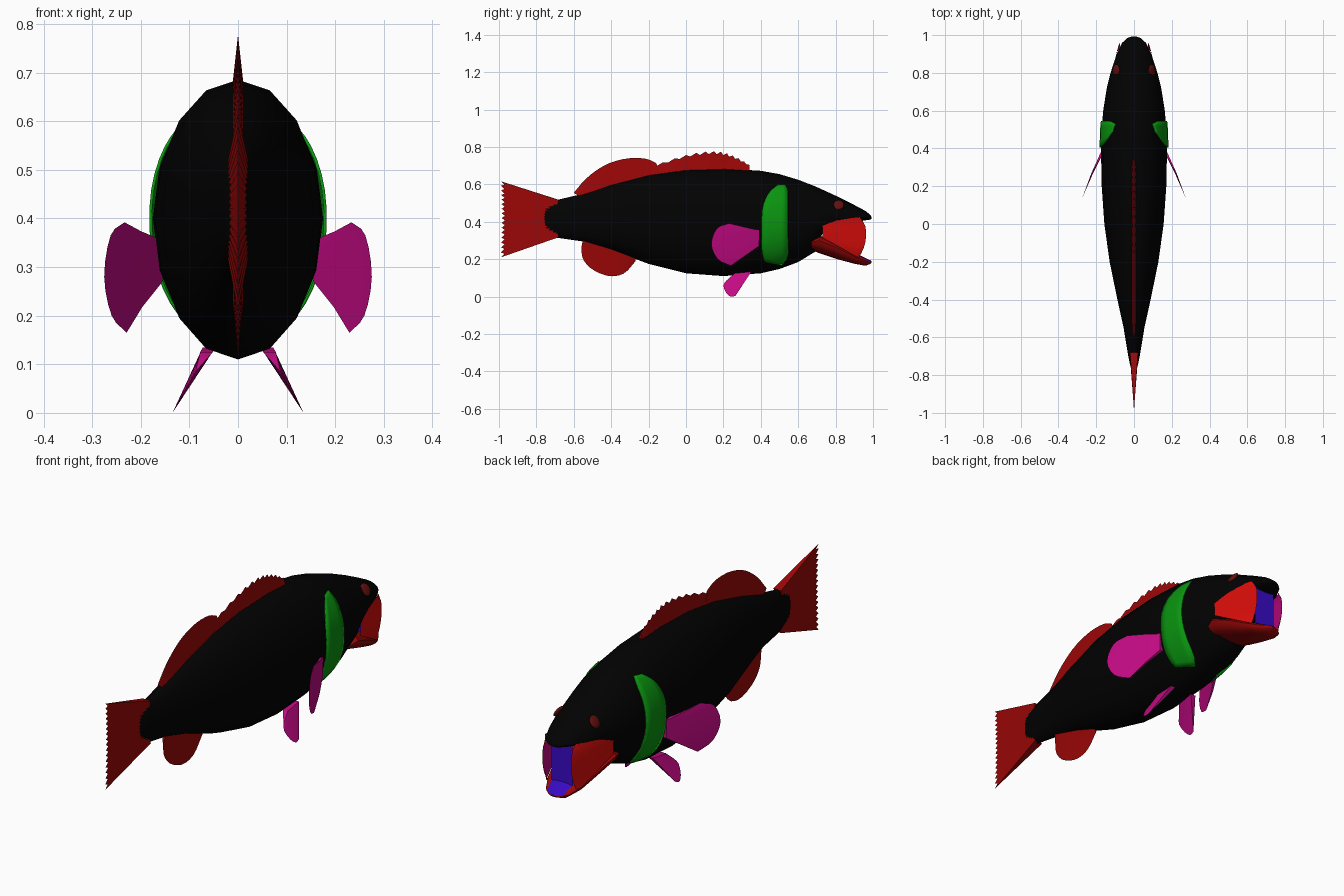
import bpy, bmesh, math
from mathutils import Vector

cube = bpy.data.objects.get("Cube")
if cube:
    bpy.data.objects.remove(cube, do_unlink=True)


def material(name, r, g, b):
    m = bpy.data.materials.new(name)
    m.use_nodes = True
    m.diffuse_color = (r, g, b, 1)
    bsdf = m.node_tree.nodes["Principled BSDF"]
    bsdf.inputs["Base Color"].default_value = (r, g, b, 1)
    bsdf.inputs["Roughness"].default_value = 0.7
    return m


BLACK = material("scale black", .0005, .0005, .0005)
RED = material("fin red", .33, .002, .002)
BRIGHT = material("mouth red", .68, .004, .003)
DARK = material("eye red", .12, .005, .004)
PINK = material("fin magenta", .55, .003, .23)
GREEN = material("band green", .003, .3, .005)
BLUE = material("throat blue", .04, .003, .55)


def build(name, verts, faces, mats, angle=40):
    mesh = bpy.data.meshes.new(name)
    mesh.from_pydata([tuple(v) for v in verts], [], faces)
    bm = bmesh.new()
    bm.from_mesh(mesh)
    bmesh.ops.remove_doubles(bm, verts=bm.verts, dist=.0001)
    bmesh.ops.recalc_face_normals(bm, faces=bm.faces)
    bm.to_mesh(mesh)
    bm.free()
    for m in mats:
        mesh.materials.append(m)
    mesh.shade_smooth()
    mesh.set_sharp_from_angle(angle=math.radians(angle))
    obj = bpy.data.objects.new(name, mesh)
    bpy.context.collection.objects.link(obj)
    return obj


def curve(points, n):
    """Evenly sampled smooth curve through the points."""
    p = [Vector(q) for q in points]
    p = [2 * p[0] - p[1]] + p + [2 * p[-1] - p[-2]]
    out = []
    for k in range(n + 1):
        u = k / n * (len(p) - 3)
        i = min(int(u), len(p) - 4)
        t = u - i
        a, b, c, d = p[i:i + 4]
        out.append(b + (c - a) * t / 2 + (a - b * 2.5 + c * 2 - d / 2) * t * t
                   + ((b - c) * 1.5 + (d - a) / 2) * t ** 3)
    return out


def loft(name, rings, mats, sides=16):
    """Rings are (y, top, bottom, widest height, half width)."""
    verts, faces = [], []
    for y, top, bot, mid, w in rings:
        for k in range(sides):
            a = math.tau * k / sides
            s = math.sin(a)
            verts.append((w * math.cos(a), y, mid + s * (top - mid if s > 0 else mid - bot)))
    for r in range(len(rings) - 1):
        for k in range(sides):
            i, j = r * sides + k, r * sides + (k + 1) % sides
            faces.append((i, j, j + sides, i + sides))
    faces += [tuple(range(sides)), tuple(range(len(verts) - sides, len(verts)))]
    return build(name, verts, faces, mats)


# Body with upper jaw
BODY = [(-.77, .46, .38, .42, .008), (-.75, .5, .34, .42, .02), (-.69, .517, .315, .42, .032),
        (-.55, .55, .295, .42, .055), (-.4, .6, .25, .42, .088), (-.2, .652, .175, .41, .129),
        (0, .679, .125, .4, .157), (.2, .685, .11, .4, .171), (.4, .673, .125, .4, .175),
        (.5, .655, .148, .4, .172), (.6, .625, .185, .4, .163), (.69, .59, .24, .4, .149),
        (.73, .572, .34, .4, .142), (.8, .54, .38, .42, .124), (.9, .49, .398, .42, .092),
        (.96, .458, .408, .425, .062), (.985, .438, .412, .422, .035), (.993, .426, .416, .42, .012)]
loft("body", BODY, [BLACK])


def on_body(y, z, lift, side):
    """Point on the flank, raised along the section normal."""
    i = max(k for k in range(len(BODY) - 1) if BODY[k][0] <= y)
    a, b = Vector(BODY[i][1:]), Vector(BODY[i + 1][1:])
    t = (y - BODY[i][0]) / (BODY[i + 1][0] - BODY[i][0])
    top, bot, mid, w = a.lerp(b, t)
    h = top - mid if z > mid else mid - bot
    x = w * math.sqrt(max(0, 1 - ((z - mid) / h) ** 2))
    n = Vector((x / w ** 2, 0, (z - mid) / h ** 2)).normalized()
    p = Vector((x, y, z)) + n * lift
    p.x *= side
    return p


def grid_faces(rows, cols):
    return [(r * cols + c, r * cols + c + 1, (r + 1) * cols + c + 1, (r + 1) * cols + c)
            for r in range(rows - 1) for c in range(cols - 1)]


# Lower jaw, blue along the middle of its inside near the lip
jaw = loft("lower_jaw", [(.67, .32, .25, .29, .12), (.71, .33, .233, .3, .132), (.8, .288, .203, .265, .115),
                         (.9, .238, .176, .215, .09), (.96, .206, .165, .19, .06),
                         (.985, .195, .175, .185, .03), (.993, .188, .182, .185, .01)], [RED, BLUE])
for f in jaw.data.polygons:
    if f.normal.z > .5 and f.center.y > .88 and abs(f.center.x) < .05:
        f.material_index = 1

# Throat wall behind the lips
build("throat", [(-.055, .925, .42), (.055, .925, .42), (.055, .925, .2), (-.055, .925, .2)],
      [(0, 1, 2, 3)], [BLUE])


def fin(name, base, tip, mat, thick, n, notch=0, x_at=lambda y, z: 0, bulge=0):
    """Closed tapered blade between a base and a tip curve, given as (y, z)."""
    base, tip = curve(base, n), curve(tip, n)
    verts = []
    for side in (1, -1):
        for r in (0, .5, 1):
            for k in range(n + 1):
                b, t = base[k], tip[k]
                q = b.lerp(t, r * (1 - notch * (k % 2)))
                ridge = .85 if notch and k % 2 else 1
                x = x_at(*q) + side * thick * (1 - r) * ridge + bulge * r * (1 - r) * 4
                verts.append((x, q.x, q.y))
    half = 3 * (n + 1)
    one = grid_faces(3, n + 1)
    faces = one + [tuple(i + half for i in f) for f in one]
    faces += [(k, k + 1, k + 1 + half, k + half) for k in range(n)]
    # Close both ends of the blade
    for k in (0, n):
        m, t = k + n + 1, k + 2 * (n + 1)
        faces += [(k, m, m + half, k + half), (m, t, m + half)]
    return build(name, verts, faces, [mat], 50)


# Fins along the middle
fin("tail_fin", [(-.68, .518), (-.71, .42), (-.68, .318)],
    [(-.99, .617), (-.985, .42), (-.99, .21)], RED, .021, 32, .06)
fin("spiny_dorsal_fin", [(.34, .66), (.1, .66), (-.18, .64)],
    [(.34, .705), (.25, .755), (.15, .778), (0, .757), (-.19, .695)], RED, .013, 24, .13)
fin("soft_dorsal_fin", [(-.13, .65), (-.35, .59), (-.56, .53)],
    [(-.16, .715), (-.22, .738), (-.32, .738), (-.43, .705), (-.53, .635), (-.6, .555)], RED, .012, 16)
fin("anal_fin", [(-.27, .22), (-.4, .28), (-.55, .31)],
    [(-.27, .19), (-.33, .125), (-.41, .11), (-.5, .145), (-.55, .2), (-.56, .26)], RED, .012, 14)

for side, word in ((1, "left"), (-1, "right")):
    # Paired fins
    fin(word + "_pectoral_fin", [(.39, .355), (.39, .32), (.39, .27)],
        [(.23, .392), (.165, .365), (.135, .28), (.17, .2), (.24, .165)], PINK, .008, 12,
        x_at=lambda y, z: side * (.163 + (.39 - y) * .44), bulge=side * .005)
    fin(word + "_pelvic_fin", [(.35, .135), (.31, .13), (.26, .125)],
        [(.265, .005), (.24, 0), (.215, .02), (.2, .06), (.215, .085)], PINK, .013, 8,
        x_at=lambda y, z: side * (.062 + (.13 - z) * .56))

    # Band wrapped round the flank, sinking in at its ends
    rows, cols = 15, 5
    back = curve([(.42, .185), (.405, .25), (.405, .36), (.408, .47), (.44, .55), (.49, .597)], rows - 1)
    front = curve([(.51, .168), (.545, .22), (.545, .36), (.545, .47), (.545, .56), (.53, .6)], rows - 1)
    verts = []
    for r, (b, f) in enumerate(zip(back, front)):
        lift = .006 * math.sin(math.pi * r / (rows - 1)) - .001
        for c in range(cols):
            q = b.lerp(f, c / (cols - 1))
            verts.append(on_body(q.x, q.y, lift, side))
    band = build(word + "_band", verts, grid_faces(rows, cols), [GREEN])
    solid = band.modifiers.new("thickness", "SOLIDIFY")
    solid.thickness, solid.offset = .006, 0

    # Eye
    bpy.ops.mesh.primitive_uv_sphere_add(segments=16, ring_count=8, radius=1,
                                         location=on_body(.815, .49, .001, side))
    eye = bpy.context.object
    eye.name = word + "_eye"
    eye.scale = (.01, .03, .03)
    eye.rotation_euler.y = -side * .6
    eye.data.materials.append(DARK)
    eye.data.shade_smooth()

    # Mouth corner with a rounded front edge, magenta on the inside
    edge = curve([(.93, .425), (.958, .38), (.963, .32), (.95, .26), (.925, .21)], 8)
    verts = []
    for inset in (0, .003):
        for k, e in enumerate(edge):
            corner = Vector((.73, .4)).lerp(Vector((.73, .315)), k / 8)
            hinge = Vector((.925, .425)).lerp(Vector((.92, .21)), k / 8)
            for p, x in ((corner, .132), (hinge, .088), (e, .076)):
                verts.append((side * (x - inset), p.x, p.y))
    layer = grid_faces(9, 3)
    cheek = build(word + "_mouth_corner", verts, layer + [tuple(i + 27 for i in f) for f in layer],
                  [BRIGHT, PINK])
    for f in cheek.data.polygons:
        f.material_index = int(f.index >= len(layer))
